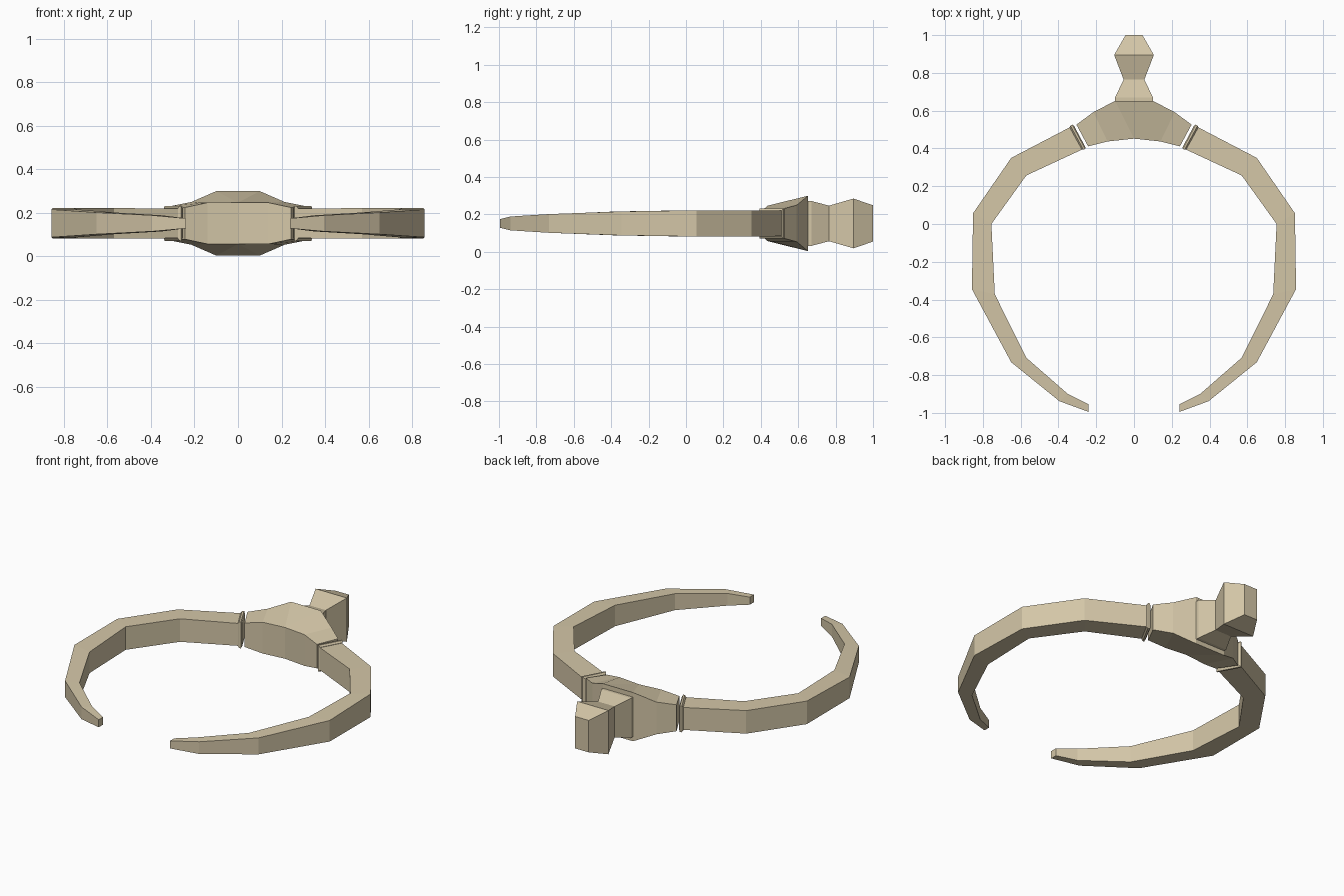
import bpy, bmesh

ZC = 0.152  # height of the horizontal symmetry plane

mat = bpy.data.materials.new("bone beige")
mat.diffuse_color = (0.66, 0.57, 0.39, 1)


def loft(name, sections, mirror=False):
    """Skin four-cornered sections: (inner x, y, half height, outer x, y, half height)."""
    bm = bmesh.new()
    rings = []
    for xi, yi, hi, xo, yo, ho in sections:
        rings.append([bm.verts.new(p) for p in (
            (xi, yi, ZC - hi), (xo, yo, ZC - ho),
            (xo, yo, ZC + ho), (xi, yi, ZC + hi))])
    for a, b in zip(rings, rings[1:]):
        for i in range(4):
            j = (i + 1) % 4
            bm.faces.new((a[i], a[j], b[j], b[i]))
    bm.faces.new(rings[0])
    bm.faces.new(rings[-1])
    bmesh.ops.remove_doubles(bm, verts=bm.verts, dist=0.0005)
    bmesh.ops.recalc_face_normals(bm, faces=bm.faces)
    me = bpy.data.meshes.new(name)
    bm.to_mesh(me)
    bm.free()
    me.materials.append(mat)
    ob = bpy.data.objects.new(name, me)
    bpy.context.collection.objects.link(ob)
    if mirror:
        ob.modifiers.new("Mirror", 'MIRROR')
    return ob


# Curved, tapering arms
loft("arms", [
    (0.262, 0.400, 0.068, 0.328, 0.518, 0.068),
    (0.570, 0.257, 0.070, 0.650, 0.350, 0.070),
    (0.755, 0.000, 0.070, 0.852, 0.057, 0.070),
    (0.737, -0.372, 0.064, 0.858, -0.345, 0.064),
    (0.570, -0.708, 0.050, 0.650, -0.732, 0.050),
    (0.350, -0.900, 0.037, 0.395, -0.938, 0.037),
    (0.240, -0.955, 0.023, 0.240, -0.995, 0.023)], mirror=True)

# Bevelled collars where the arms meet the hub
loft("collars", [
    (0.256, 0.405, 0.070, 0.317, 0.519, 0.070),
    (0.259, 0.397, 0.080, 0.327, 0.526, 0.080),
    (0.267, 0.393, 0.080, 0.337, 0.521, 0.080),
    (0.276, 0.394, 0.070, 0.341, 0.512, 0.070)], mirror=True)

# Faceted hub: half sections, reflected to the other side
half = [
    (0.000, 0.452, 0.095, 0.100, 0.652, 0.148),
    (0.140, 0.437, 0.095, 0.215, 0.592, 0.098),
    (0.243, 0.411, 0.073, 0.305, 0.526, 0.080)]
other = [(-a, b, c, -d, e, f) for a, b, c, d, e, f in reversed(half)]
loft("hub", other + half)

# Pinched stem and flared knob: (y, half width, half height)
stem = [(0.62, 0.100, 0.120), (0.67, 0.100, 0.120), (0.765, 0.055, 0.095),
        (0.895, 0.105, 0.133), (1.0, 0.045, 0.097)]
loft("stem_knob", [(-w, y, h, w, y, h) for y, w, h in stem])
